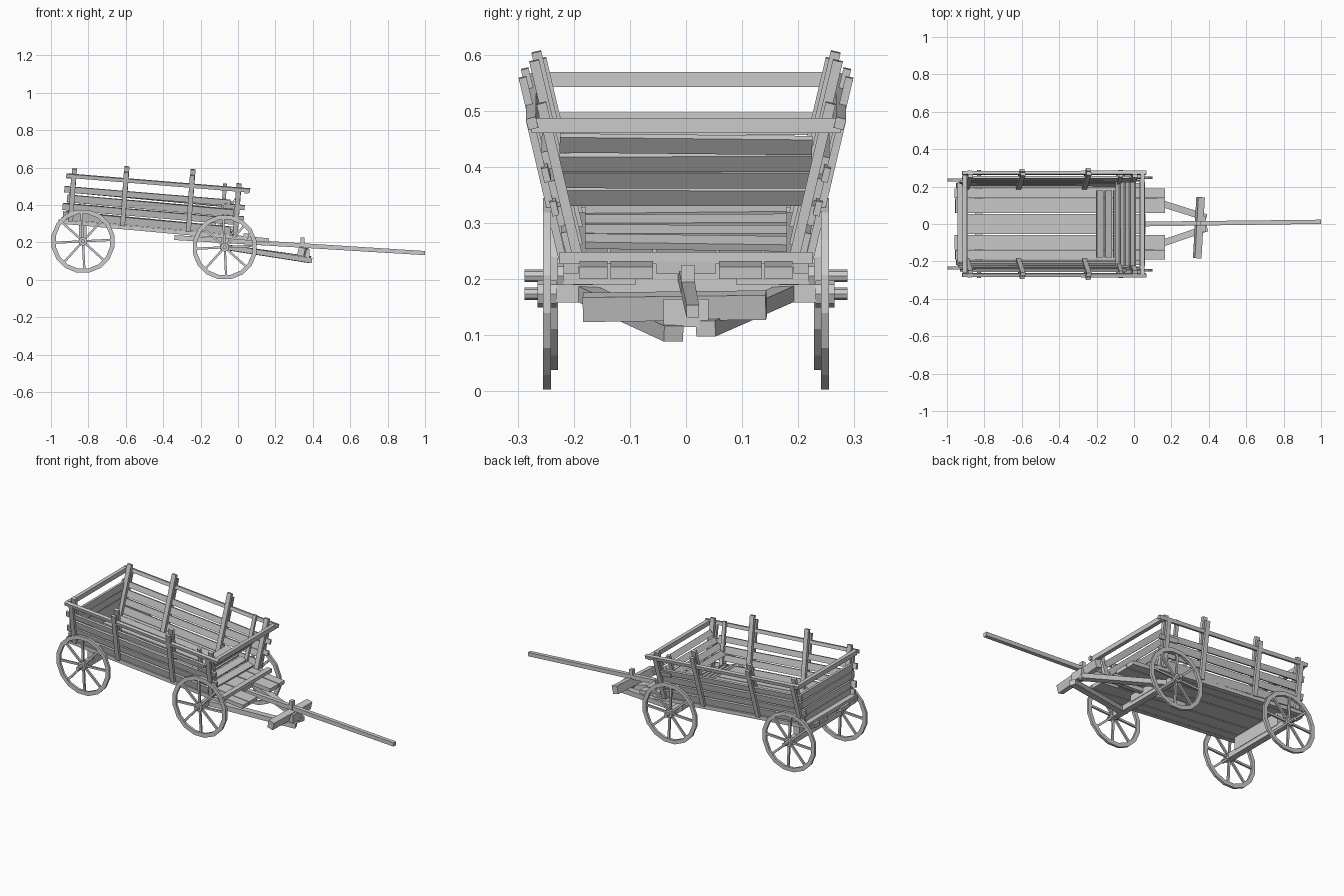
import bpy, bmesh, math, random
from mathutils import Vector, Matrix

if "Cube" in bpy.data.objects:
    bpy.data.objects.remove(bpy.data.objects["Cube"])
random.seed(4)


def make(name, bm):
    bmesh.ops.recalc_face_normals(bm, faces=bm.faces)
    me = bpy.data.meshes.new(name)
    bm.to_mesh(me)
    bm.free()
    ob = bpy.data.objects.new(name, me)
    bpy.context.collection.objects.link(ob)
    return ob


def add_beam(bm, a, b, w, h, up=(0, 0, 1), taper=1.0):
    # rectangular bar from a to b: h along 'up', w sideways
    a, b = Vector(a), Vector(b)
    d = (b - a).normalized()
    s = Vector(up).cross(d).normalized()
    u = d.cross(s)
    ends = []
    for p, k in ((a, 1.0), (b, taper)):
        ends.append([bm.verts.new(p + s * (i * w * k / 2) + u * (j * h * k / 2))
                     for i, j in ((-1, -1), (1, -1), (1, 1), (-1, 1))])
    bm.faces.new(ends[0][::-1])
    bm.faces.new(ends[1])
    for i in range(4):
        j = (i + 1) % 4
        bm.faces.new((ends[0][i], ends[0][j], ends[1][j], ends[1][i]))


def beams(name, items):
    bm = bmesh.new()
    for it in items:
        add_beam(bm, *it)
    return make(name, bm)


def floor_z(x):
    return 0.238 - 0.09 * x


def wall(x, h, side, off=0.0):
    # point on a leaning side wall, h above the floor, off = outward offset
    return (x + 0.07 * h, side * (0.207 + 0.243 * h + off), floor_z(x) + h)


def jit(a):
    return random.uniform(-a, a)


# Wheels: faceted rim, eight spokes, hub and axle pin
def wheel(name, x, y, z, r, side):
    bm = bmesh.new()
    n = 16
    rings = []
    for i in range(n):
        t = 2 * math.pi * (i + 0.5) / n
        rings.append([bm.verts.new((x + q * math.cos(t), y + e, z + q * math.sin(t)))
                      for q, e in ((r, -.007), (r, .007), (r - .023, .007), (r - .023, -.007))])
    for i in range(n):
        p, q = rings[i], rings[(i + 1) % n]
        for k in range(4):
            m = (k + 1) % 4
            bm.faces.new((p[k], p[m], q[m], q[k]))
    for i in range(8):
        t = math.pi * i / 4 + 0.05
        d = Vector((math.cos(t), 0, math.sin(t)))
        c = Vector((x, y, z))
        add_beam(bm, c + d * .012, c + d * (r - .018), .012, .010, (0, 1, 0))
    rot = Matrix.Rotation(math.pi / 2, 4, 'X')
    for rad, dep, cy in ((.024, .034, y), (.011, .07, side * .253)):
        bmesh.ops.create_cone(bm, cap_ends=True, segments=8, radius1=rad, radius2=rad, depth=dep,
                              matrix=Matrix.Translation((x, cy, z)) @ rot)
    return make(name, bm)


for s, sn in ((-1, "near"), (1, "far")):
    wheel("front_wheel_" + sn, -.071, s * .248, .174, .174, s)
    wheel("rear_wheel_" + sn, -.829, s * .235, .206, .171, s)

# Axles and the bolsters above them
beams("front_axle", [((-.071, -.24, .175), (-.071, .24, .175), .035, .032)])
beams("rear_axle", [((-.829, -.23, .206), (-.829, .23, .206), .035, .032)])
beams("bolsters", [((-.071, -.09, .205), (-.071, .09, .205), .04, .05),
                   ((-.829, -.17, .258), (-.829, .17, .258), .04, .085)])

# Floor planks running the full length
planks = []
for y, w, x0, x1 in ((-.165, .05, -.955, .165), (-.097, .076, -.96, .165), (0, .105, -.92, .06),
                     (.097, .076, -.955, .165), (.165, .05, -.96, .165),
                     (-.205, .026, -.95, .05), (.205, .026, -.95, .05)):
    planks.append(((x0, y, floor_z(x0) - .012), (x1, y, floor_z(x1) - .012), w, .022))
beams("floor_planks", planks)
beams("floor_crossbars", [((x, -.225, floor_z(x) + .004), (x, .225, floor_z(x) + .004), .03, .022)
                          for x in (-.93, .045)])

# Leaning side walls: planks, posts and rails
for s, sn in ((-1, "near"), (1, "far")):
    n = (0, s, -.243)
    boards = []
    for h, w in ((.025, .042), (.07, .036), (.117, .04), (.165, .032)):
        boards.append((wall(-.93 + jit(.015), h + jit(.003), s),
                       wall(-.035 + jit(.03), h + jit(.005), s), w, .012, n))
    for h in (.09, .15):
        boards.append((wall(-.09, h, s, .006), wall(.025, h, s, .006), .026, .012, n))
    beams("side_planks_" + sn, boards)
    posts = []
    for x, h in ((-.895, .275), (-.617, .312), (-.265, .328), (-.015, .275)):
        posts.append((wall(x, -.005, s, .014), wall(x, h - .03, s, .012), .026, .014, n))
        posts.append((wall(x, .0, s, -.014), wall(x + .002, h, s, -.016), .026, .018, n))
    posts.append((wall(-.088, .01, s, -.014), wall(-.088, .268, s, -.014), .02, .014, n))
    beams("side_posts_" + sn, posts)
    beams("top_rail_" + sn, [(wall(-.935, .236, s, .008), wall(.048, .244, s, .008), .02, .018, n)])

# Cross rails at the two ends
beams("end_rails", [((-.905, -.262, .556), (-.905, .262, .556), .022, .026),
                    ((.045, -.275, .474), (.045, .275, .474), .022, .026)])

# Tailboard planks
tail = []
for h in (.025, .068, .112, .155):
    x, y = -.908 + .07 * h, .2 + .243 * h
    tail.append(((x, -y, .32 + h + jit(.003)), (x, y, .32 + h + jit(.003)), .014, .04))
beams("tailboard", tail)

# Headboard leaning forward, with a footboard sloping up behind it
head = []
for i in range(4):
    x, z = -.085 + .027 * i, .348 + .031 * i
    head.append(((x, -.225, z + jit(.003)), (x, .225, z + jit(.003)), .012, .034, (.6, 0, .8)))
beams("headboard", head)
foot = []
for i in range(4):
    x, z = -.182 + .045 * i, .322 - .019 * i
    foot.append(((x, -.18, z + jit(.003)), (x, .18, z + jit(.003)), .038, .013, (.4, 0, .9)))
beams("footboard", foot)

# Drawbar pole, converging hounds and swingle bar
beams("pole", [((-.34, -.005, .226), (1.0, .012, .143), .026, .026, (0, 0, 1), .85)])
beams("hounds", [((-.09, .185, .178), (.385, .035, .112), .036, .028),
                 ((-.09, -.185, .178), (.39, -.022, .103), .036, .028)])
beams("swingle_bar", [((.338, -.183, .15), (.356, .143, .154), .036, .045, (.25, 0, 1))])
beams("pole_clamp", [((.37, -.04, .14), (.37, .04, .14), .025, .05),
                     ((.345, .003, .12), (.345, .003, .225), .024, .02, (1, 0, 0))])
